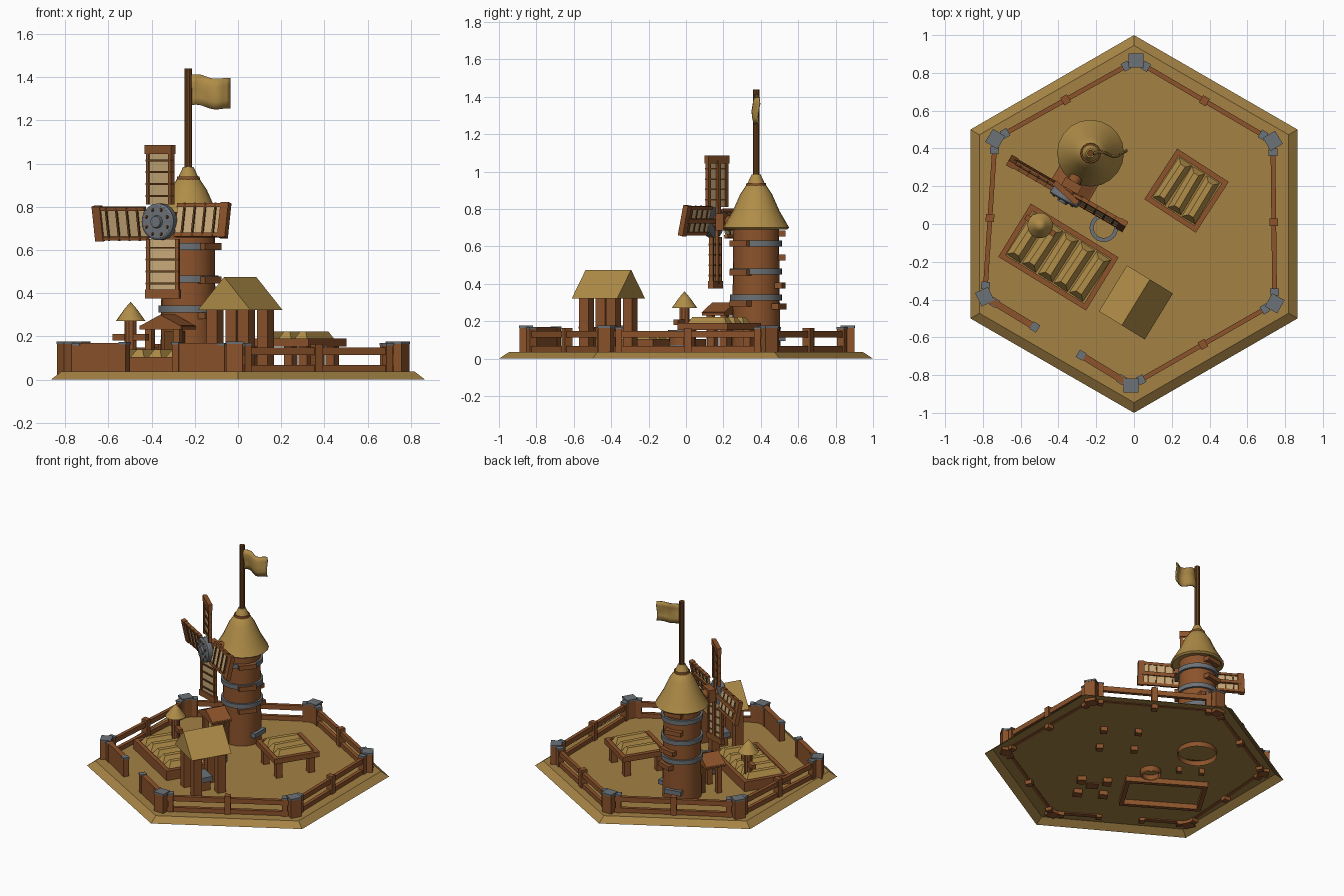
import bpy, bmesh, math, random
from mathutils import Matrix, Vector

if "Cube" in bpy.data.objects:
    bpy.data.objects.remove(bpy.data.objects["Cube"])
random.seed(4)
R = math.radians

def mat(name, r, g, b):
    m = bpy.data.materials.new(name)
    m.diffuse_color = [((c / 255 + 0.055) / 1.055) ** 2.4 for c in (r, g, b)] + [1]
    m.use_nodes = True
    m.node_tree.nodes["Principled BSDF"].inputs["Base Color"].default_value = m.diffuse_color
    return m

GROUND = mat("ground_gold", 164, 130, 68)
THATCH = mat("thatch_gold", 176, 141, 72)
WOOD = mat("wood_brown", 140, 83, 43)
DARK = mat("dark_wood", 104, 64, 28)
METAL = mat("iron_grey", 108, 114, 119)
CLOTH = mat("sail_cream", 200, 170, 122)

def frame(x, y, deg, z=0):
    return Matrix.Translation((x, y, z)) @ Matrix.Rotation(R(deg), 4, 'Z')

def finish(name, bm, m, M=None, angle=None):
    bmesh.ops.recalc_face_normals(bm, faces=bm.faces)
    me = bpy.data.meshes.new(name)
    bm.to_mesh(me)
    bm.free()
    if M is not None:
        me.transform(M)
    me.materials.append(m)
    if angle:
        me.polygons.foreach_set("use_smooth", [True] * len(me.polygons))
        me.set_sharp_from_angle(angle=R(angle))
    o = bpy.data.objects.new(name, me)
    bpy.context.collection.objects.link(o)
    return o

def box(name, F, c, s, m, taper=(1, 1)):
    """Box centred at c in frame F; taper scales the top face."""
    bm = bmesh.new()
    bmesh.ops.create_cube(bm, size=1)
    for v in bm.verts:
        k = taper if v.co.z > 0 else (1, 1)
        v.co = Vector((v.co.x * s[0] * k[0], v.co.y * s[1] * k[1], v.co.z * s[2])) + Vector(c)
    return finish(name, bm, m, F)

def lathe(name, F, prof, m, n=24, angle=35, closed=False):
    """Spin (radius, z) points around the frame's z axis."""
    bm = bmesh.new()
    rings = [[bm.verts.new((r * math.cos(2 * math.pi * i / n), r * math.sin(2 * math.pi * i / n), z))
              for i in range(n)] for r, z in prof]
    pairs = list(zip(rings, rings[1:])) + ([(rings[-1], rings[0])] if closed else [])
    for a, b in pairs:
        for i in range(n):
            j = (i + 1) % n
            bm.faces.new((a[i], a[j], b[j], b[i]))
    bmesh.ops.remove_doubles(bm, verts=bm.verts, dist=1e-5)
    return finish(name, bm, m, F, angle)

def gable(name, F, w, d, z0, z1, m):
    """Solid gable roof, ridge along local y."""
    bm = bmesh.new()
    e = [[bm.verts.new((x, y, z)) for x, z in ((-w / 2, z0), (w / 2, z0), (0, z1))] for y in (-d / 2, d / 2)]
    bm.faces.new(e[0])
    bm.faces.new(e[1])
    for i in range(3):
        j = (i + 1) % 3
        bm.faces.new((e[0][i], e[0][j], e[1][j], e[1][i]))
    return finish(name, bm, m, F)

# Hexagonal ground plate, open underneath
lathe("ground_plate", frame(0, 0, 30), [(1, 0), (0.945, 0.036), (0, 0.036)], GROUND, 6, 0)

# Fence: corner post clusters, rails, middle posts, gate walls
corners = [Vector(p) for p in ((0.01, 0.865), (0.735, 0.44), (0.745, -0.42),
                               (-0.015, -0.855), (-0.79, -0.385), (-0.735, 0.45))]
for i, p in enumerate(corners):
    F = frame(p.x, p.y, math.degrees(math.atan2(p.y, p.x)))
    box("corner_post", F, (0, 0, 0.09), (0.07, 0.075, 0.15), WOOD)
    box("corner_post_cap", F, (0, 0, 0.17), (0.075, 0.08, 0.012), METAL)
    for q in (corners[i - 1], corners[(i + 1) % 6]):
        d = q - p
        G = frame(p.x, p.y, math.degrees(math.atan2(d.y, d.x)))
        box("side_post", G, (0.06, 0, 0.085), (0.035, 0.042, 0.15), WOOD)
        box("side_post_cap", G, (0.06, 0, 0.163), (0.039, 0.046, 0.01), METAL)
    q = corners[(i + 1) % 6]
    d = q - p
    L = d.length
    G = frame(p.x, p.y, math.degrees(math.atan2(d.y, d.x)))
    if i == 3:
        for a, b in ((0.03, 0.31), (L - 0.31, L - 0.03)):
            end = b if a < 0.1 else a
            box("gate_wall", G, ((a + b) / 2, 0, 0.1), (b - a, 0.035, 0.14), WOOD)
            box("gate_end_cap", G, (end, 0, 0.167), (0.04, 0.045, 0.012), METAL)
            box("gate_end_post", G, (end, 0, 0.09), (0.036, 0.041, 0.15), WOOD)
    else:
        for z in (0.05, 0.13):
            box("fence_rail", G, (L / 2, 0, z), (L, 0.025, 0.035), WOOD)
        box("middle_post", G, (L / 2, 0, 0.085), (0.04, 0.045, 0.16), WOOD)

# Tower with iron bands, planks and thatched cone
TX, TY = -0.23, 0.375
T = frame(TX, TY, 0)
lathe("tower_wall", T, [(0.13, 0), (0.125, 0.4), (0.122, 0.72)], WOOD)
for z in (0.327, 0.466, 0.615):
    lathe("tower_band", T, [(0.12, z - 0.016), (0.139, z - 0.016), (0.139, z + 0.016), (0.12, z + 0.016)], METAL)
for a, z, m in ((-40, 0.615, WOOD), (-40, 0.46, WOOD), (-40, 0.295, WOOD), (0, 0.11, METAL),
                (100, 0.67, WOOD), (100, 0.54, WOOD), (80, 0.39, WOOD), (70, 0.28, WOOD), (100, 0.11, METAL)):
    box("tower_plank", frame(TX, TY, a), (0.13, 0, z), (0.04, 0.12, 0.032), m)
lathe("tower_roof", T, [(0, 0.72), (0.165, 0.69), (0.177, 0.70), (0.125, 0.79), (0.085, 0.88), (0.048, 0.935),
                        (0, 0.96)], THATCH, 20)
lathe("roof_collar", T, [(0.04, 0.925), (0.054, 0.925), (0.052, 0.94), (0.04, 0.94)], WOOD, 16)
lathe("roof_tip", T, [(0.047, 0.935), (0.024, 0.985), (0, 0.985)], THATCH, 16)
lathe("flag_pole", T, [(0.018, 0.95), (0.018, 1.44), (0, 1.44)], DARK, 10)

# Waving flag
bm = bmesh.new()
cols = []
for i in range(11):
    t = i / 10
    y = TY + 0.018 * math.sin(t * 7.5) * (0.4 + 0.6 * t)
    cols.append([bm.verts.new((TX + 0.012 + 0.18 * t, y + 0.006 * math.sin(k * 1.5 + t * 3),
                               1.27 - 0.02 * t + 0.006 * math.sin(t * 8) + 0.14 * k / 4)) for k in range(5)])
for a, b in zip(cols, cols[1:]):
    for k in range(4):
        bm.faces.new((a[k], b[k], b[k + 1], a[k + 1]))
flag = finish("flag", bm, THATCH, None, 60)
flag.modifiers.new("thickness", 'SOLIDIFY').thickness = 0.006

# Windmill wheel: local x along the sails, local -y facing out, z up
W = frame(-0.355, 0.16, -30, 0.73)
TILT = W @ Matrix.Rotation(R(90), 4, 'X')
lathe("wheel_axle", TILT, [(0.035, -0.15), (0.035, 0.01)], WOOD, 12)
box("axle_block", W, (0, 0.05, 0), (0.10, 0.05, 0.09), WOOD)
lathe("wheel_hub", TILT, [(0, 0), (0.085, 0), (0.085, 0.035), (0.075, 0.042), (0.03, 0.042),
                          (0.026, 0.055), (0, 0.055)], METAL)
for i in range(8):
    a = i * math.pi / 4 + 0.39
    lathe("hub_rivet", TILT @ Matrix.Translation((0.06 * math.cos(a), 0.06 * math.sin(a), 0.042)),
          [(0.008, 0), (0.006, 0.006), (0, 0.006)], DARK, 6)
for k in range(4):
    B = W @ Matrix.Rotation(R(90 * k), 4, 'Y') @ Matrix.Rotation(R(-12), 4, 'X')
    box("sail_cloth", B, (0.205, 0, 0.008), (0.25, 0.008, 0.13), CLOTH)
    box("sail_tip", B, (0.335, 0, 0.008), (0.042, 0.03, 0.165), WOOD)
    box("sail_spar", B, (0.18, 0.01, 0.008), (0.30, 0.016, 0.024), WOOD)
    for s in (-1, 1):
        box("sail_edge", B, (0.205, 0, 0.008 + s * 0.07), (0.25, 0.022, 0.018), WOOD)
    for j in range(4):
        box("sail_slat", B, (0.12 + j * 0.055, -0.002, 0.008), (0.009, 0.02, 0.16), DARK)

# Porch and door under the wheel
P = frame(-0.325, 0.2, -30)
gable("porch_roof", P, 0.23, 0.14, 0.245, 0.30, WOOD)
box("porch_eave", P, (0, 0, 0.24), (0.22, 0.14, 0.018), WOOD)
for s in (-1, 1):
    box("porch_post", P, (s * 0.075, -0.035, 0.12), (0.035, 0.035, 0.24), WOOD)
box("tower_door", P, (0, 0.066, 0.13), (0.09, 0.04, 0.19), DARK)

# Open-sided shelter with an anvil
S = frame(0.01, -0.415, -31.5)
gable("shelter_roof", S, 0.285, 0.285, 0.322, 0.475, THATCH)
for sx in (-1, 1):
    for sy in (-1, 1):
        box("shelter_post", S, (sx * 0.085, sy * 0.085, 0.165), (0.058, 0.058, 0.32), WOOD)
box("anvil_stump", S, (0, 0, 0.07), (0.08, 0.07, 0.08), WOOD)
box("anvil", S, (0, 0, 0.125), (0.13, 0.08, 0.035), METAL)

# Planting beds with crop mounds
def bed(label, F, w, d, z0, z1, n):
    t = 0.028
    for s in (-1, 1):
        box(label + "_long_side", F, (0, s * (d - t) / 2, (z0 + z1) / 2), (w, t, z1 - z0), WOOD)
        box(label + "_short_side", F, (s * (w - t) / 2, 0, (z0 + z1) / 2), (t, d - 2 * t, z1 - z0), WOOD)
    box(label + "_soil", F, (0, 0, z1 - 0.02), (w - 2 * t, d - 2 * t, 0.015), GROUND)
    step = (w - 2 * t) / n
    for i in range(n):
        M = F @ Matrix.Translation((-w / 2 + t + (i + 0.5) * step, 0, z1)) @ Matrix.Rotation(random.uniform(-0.05, 0.05), 4, 'Z')
        box(label + "_mound", M, (0, 0, 0.008), (step * 0.95, d - 2.2 * t, 0.05), THATCH, (0.35, 0.78))

bed("ground_bed", frame(-0.4, -0.175, -31.5), 0.545, 0.33, 0.0, 0.105, 5)
TB = frame(0.278, 0.177, -33)
bed("raised_bed", TB, 0.325, 0.32, 0.152, 0.19, 3)
for sx in (-1, 1):
    for sy in (-1, 1):
        box("raised_bed_leg", TB, (sx * 0.115, sy * 0.115, 0.085), (0.045, 0.045, 0.16), WOOD)

# Scarecrow with cone hat in the ground bed
C = frame(-0.497, -0.008, -31.5)
lathe("scarecrow_body", C, [(0.028, 0.08), (0.028, 0.28)], WOOD, 10)
box("scarecrow_arms", C, (0, 0, 0.195), (0.18, 0.03, 0.03), WOOD)
lathe("scarecrow_hat", C, [(0, 0.28), (0.068, 0.272), (0.03, 0.325), (0, 0.36)], THATCH, 14)

# Open barrel with iron rim
K = frame(-0.16, -0.02, 0)
lathe("barrel_wall", K, [(0.066, 0), (0.072, 0.07), (0.067, 0.14), (0.056, 0.14), (0.056, 0.0)], WOOD)
for z in (0.05, 0.13):
    lathe("barrel_hoop", K, [(0.054, z), (0.075, z), (0.075, z + 0.022), (0.054, z + 0.022)], METAL, closed=True)
